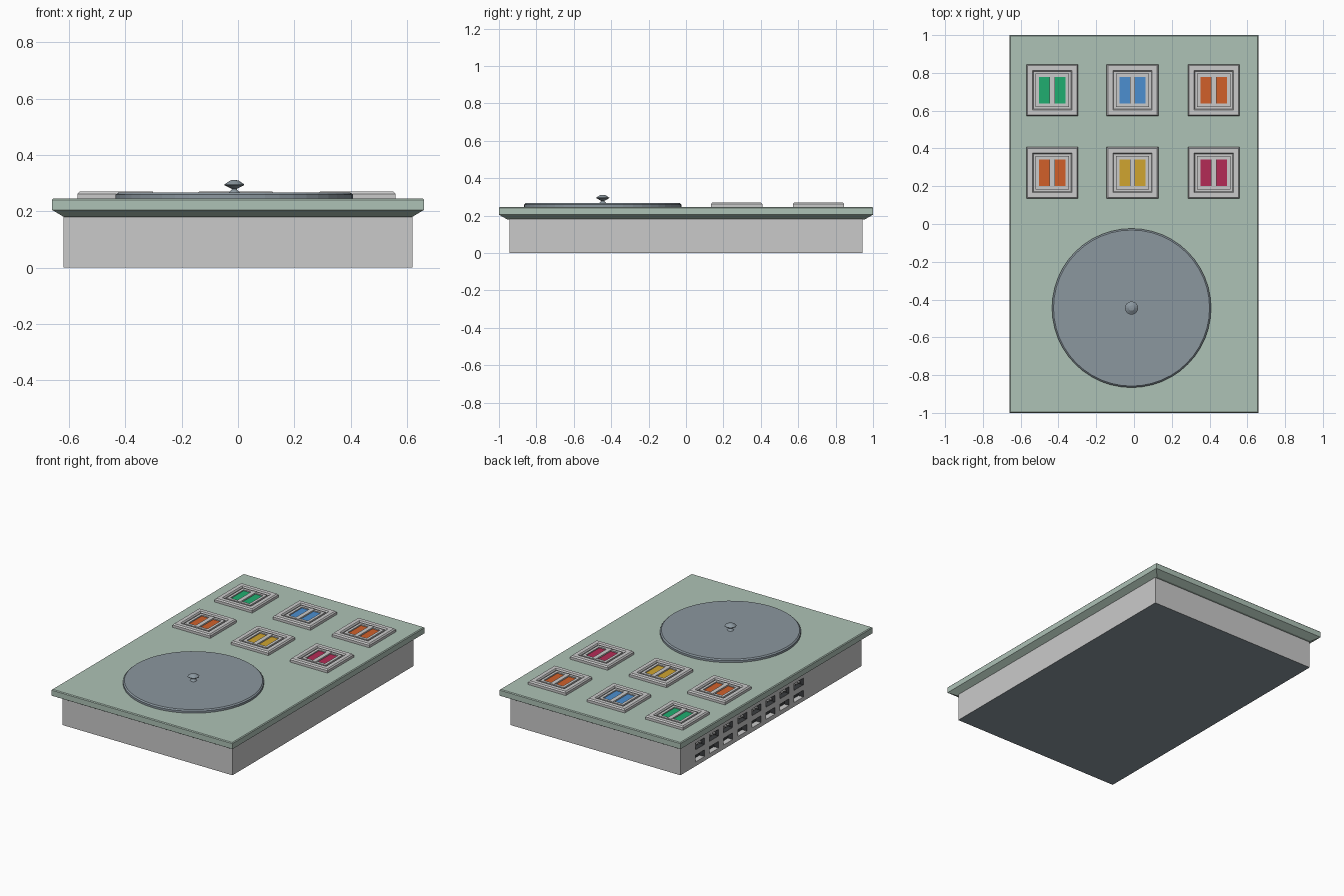
import bpy, bmesh, math
from mathutils import Matrix

if "Cube" in bpy.data.objects:
    bpy.data.objects.remove(bpy.data.objects["Cube"])


def mat(name, hexcol):
    m = bpy.data.materials.new(name)
    c = [int(hexcol[i:i + 2], 16) / 255 for i in (0, 2, 4)]
    lin = [v / 12.92 if v <= 0.04045 else ((v + 0.055) / 1.055) ** 2.4 for v in c]
    m.diffuse_color = (*lin, 1)
    m.use_nodes = True
    m.node_tree.nodes["Principled BSDF"].inputs["Base Color"].default_value = m.diffuse_color
    return m


SAGE = mat("sage green", "AEC2B6")
GREY = mat("light grey", "CACACA")
SLATE = mat("slate grey", "8B979F")
DARK = mat("dark grey", "3A3C3E")
PADS = {"green": mat("pad green", "20AE70"), "blue": mat("pad blue", "4C8FD0"),
        "orange": mat("pad orange", "D1602A"), "yellow": mat("pad yellow", "D0A530"),
        "crimson": mat("pad crimson", "B42B56")}


def finish(bm, name, mats):
    bmesh.ops.recalc_face_normals(bm, faces=bm.faces)
    me = bpy.data.meshes.new(name)
    bm.to_mesh(me)
    bm.free()
    for m in mats:
        me.materials.append(m)
    ob = bpy.data.objects.new(name, me)
    bpy.context.collection.objects.link(ob)
    return ob


def add_box(bm, x0, x1, y0, y1, z0, z1):
    M = Matrix.Translation(((x0 + x1) / 2, (y0 + y1) / 2, (z0 + z1) / 2))
    M = M @ Matrix.Diagonal((x1 - x0, y1 - y0, z1 - z0, 1))
    return bmesh.ops.create_cube(bm, size=1, matrix=M)["verts"]


def rect_loft(bm, cx, cy, rings, closed=False):
    """Stack of rectangles (half x, half y, z); capped, or looped into a frame."""
    loops = [[bm.verts.new((cx + sx * hx, cy + sy * hy, z))
              for sx, sy in ((-1, -1), (1, -1), (1, 1), (-1, 1))] for hx, hy, z in rings]
    pairs = list(zip(loops, loops[1:]))
    if closed:
        pairs.append((loops[-1], loops[0]))
    else:
        bm.faces.new(loops[0])
        bm.faces.new(loops[-1])
    for a, b in pairs:
        for i in range(4):
            j = (i + 1) % 4
            bm.faces.new((a[i], a[j], b[j], b[i]))


def lathe(name, cx, cy, profile, n, material):
    bm = bmesh.new()
    vs = [bm.verts.new((r, 0, z)) for r, z in profile]
    es = [bm.edges.new(p) for p in zip(vs, vs[1:])]
    bmesh.ops.spin(bm, geom=vs + es, cent=(0, 0, 0), axis=(0, 0, 1),
                   angle=math.tau, steps=n, use_merge=False)
    bmesh.ops.remove_doubles(bm, verts=bm.verts, dist=1e-5)
    bmesh.ops.translate(bm, verts=bm.verts, vec=(cx, cy, 0))
    ob = finish(bm, name, [material])
    for p in ob.data.polygons:
        p.use_smooth = False
    return ob


# Body box with slate underside
bm = bmesh.new()
add_box(bm, -0.62, 0.62, -0.943, 0.943, 0, 0.19)
bm.normal_update()
for f in bm.faces:
    if f.normal.z < -0.5:
        f.material_index = 1
body = finish(bm, "body", [GREY, SLATE, DARK])

# Sockets cut in two rows into the left side
COLS = [0.74 - 0.147 * i for i in range(8)]
bm = bmesh.new()
for y in COLS:
    for z in (0.05, 0.13):
        add_box(bm, -0.7, -0.585, y - 0.047, y + 0.047, z - 0.022, z + 0.022)
bm.normal_update()
for f in bm.faces:
    f.material_index = 0 if f.normal.z < -0.5 and f.calc_center_median().z < 0.07 else 2
cutter = finish(bm, "socket_cutter", [GREY, SLATE, DARK])
cutter.hide_render = True
cutter.hide_set(True)
mod = body.modifiers.new("sockets", "BOOLEAN")
mod.object = cutter
mod.operation = "DIFFERENCE"
mod.solver = "EXACT"

# Contact pins inside the upper sockets
bm = bmesh.new()
for y in COLS:
    for k in (-1, 0, 1):
        add_box(bm, -0.612, -0.583, y + k * 0.026 - 0.005, y + k * 0.026 + 0.005, 0.126, 0.134)
finish(bm, "socket_pins", [GREY])

# Overhanging top plate with chamfered underside
bm = bmesh.new()
rect_loft(bm, 0, 0, [(0.618, 0.957, 0.18), (0.66, 1.0, 0.205), (0.66, 1.0, 0.241), (0.655, 0.995, 0.246)])
finish(bm, "top_plate", [SAGE])

# Round turntable and its spindle
DX, DY = -0.013, -0.445
lathe("turntable", DX, DY, [(0, 0.24), (0.421, 0.24), (0.421, 0.259), (0.413, 0.266), (0, 0.266)], 48, SLATE)
lathe("spindle", DX, DY, [(0, 0.26), (0.02, 0.266), (0.008, 0.279), (0.035, 0.293),
                          (0.035, 0.296), (0.014, 0.31), (0, 0.311)], 16, SLATE)

# Six square buttons: frame, sunken panel, two colour pads, centre bar
LAYOUT = [("green", "blue", "orange"), ("orange", "yellow", "crimson")]
Z = 0.24
for cy, row in zip((0.708, 0.271), LAYOUT):
    for cx, col in zip((-0.433, -0.008, 0.422), row):
        bm = bmesh.new()
        rect_loft(bm, cx, cy, [(0.137, 0.137, Z), (0.137, 0.137, 0.262), (0.13, 0.13, 0.270),
                               (0.104, 0.104, 0.270), (0.1, 0.1, 0.264), (0.1, 0.1, Z)], True)
        add_box(bm, cx - 0.102, cx + 0.102, cy - 0.102, cy + 0.102, Z, 0.256)
        # raised inner surround around the pads
        rect_loft(bm, cx, cy, [(0.088, 0.088, 0.25), (0.088, 0.088, 0.266),
                               (0.07, 0.07, 0.266), (0.07, 0.07, 0.25)], True)
        add_box(bm, cx - 0.014, cx + 0.014, cy - 0.088, cy + 0.088, 0.25, 0.268)
        finish(bm, "button_frame", [GREY])
        bm = bmesh.new()
        for s in (-1, 1):
            xs = sorted((cx + s * 0.014, cx + s * 0.07))
            add_box(bm, xs[0], xs[1], cy - 0.07, cy + 0.07, 0.252, 0.259)
        finish(bm, "button_pads", [PADS[col]])
